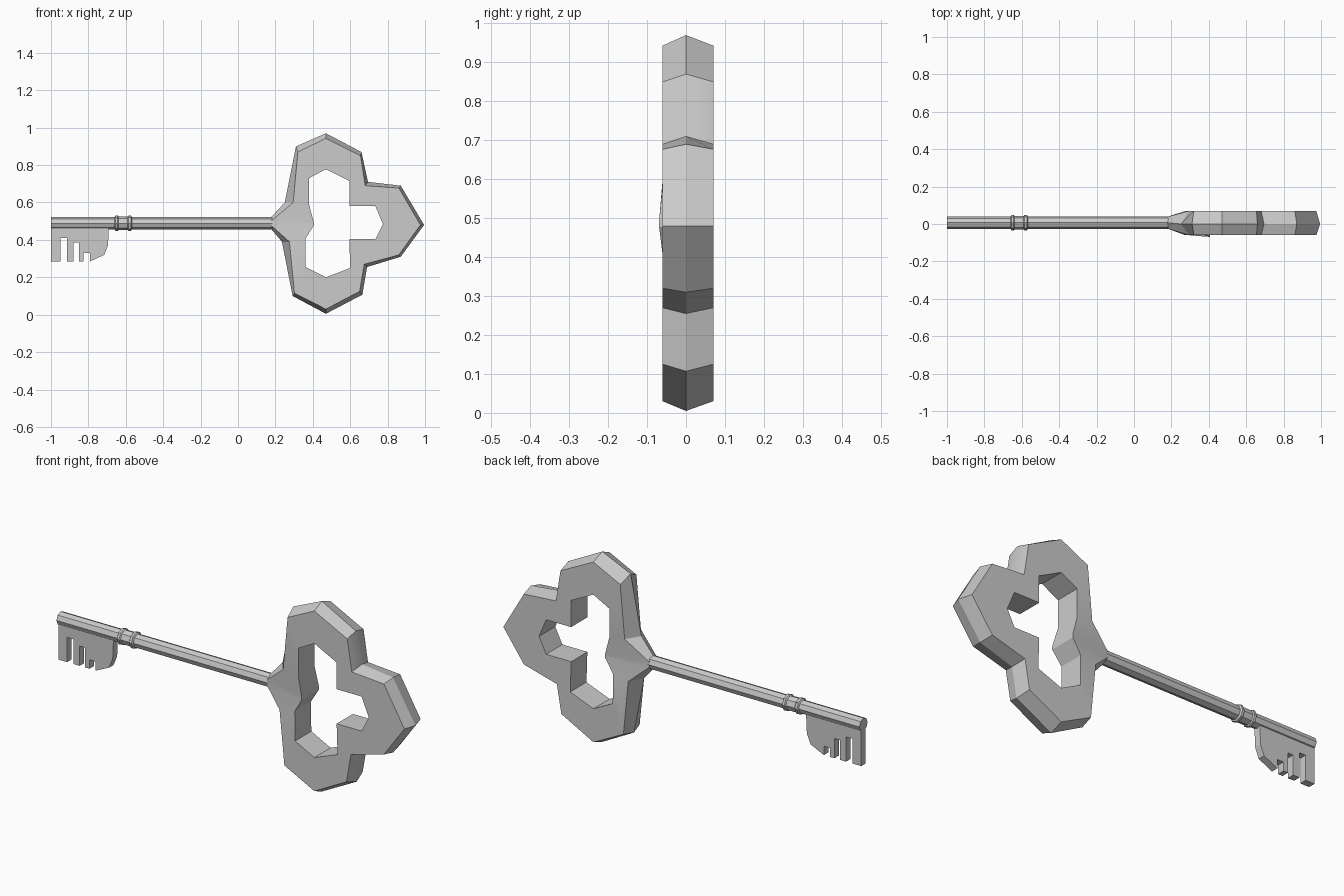
import bpy, bmesh
from math import sin, cos, pi, radians

if "Cube" in bpy.data.objects:
    bpy.data.objects.remove(bpy.data.objects["Cube"])

CY, CZ = 0.007, 0.489   # shaft axis


def finish(name, bm, smooth=None):
    bmesh.ops.remove_doubles(bm, verts=bm.verts, dist=1e-5)
    bmesh.ops.recalc_face_normals(bm, faces=bm.faces)
    me = bpy.data.meshes.new(name)
    bm.to_mesh(me)
    bm.free()
    ob = bpy.data.objects.new(name, me)
    bpy.context.collection.objects.link(ob)
    if smooth:
        bpy.ops.object.select_all(action='DESELECT')
        ob.select_set(True)
        bpy.context.view_layer.objects.active = ob
        bpy.ops.object.shade_smooth_by_angle(angle=radians(smooth))
    return ob


def bridge(bm, a, b):
    n = len(a)
    for i in range(n):
        j = (i + 1) % n
        bm.faces.new((a[i], a[j], b[j], b[i]))


# bow: trefoil ring swept through hole edge, flat face and ridged rim
rim = [(.47, .97), (.66, .87), (.695, .71), (.87, .69), (.995, .48), (.87, .31),
       (.69, .255), (.665, .107), (.47, .005), (.292, .10), (.235, .39),
       (.18, .455), (.18, .524), (.25, .60), (.31, .90)]
face = [(.47, .943), (.655, .85), (.68, .69), (.86, .677), (.975, .48), (.86, .32),
        (.675, .27), (.65, .125), (.47, .03), (.302, .115), (.275, .39),
        (.18, .475), (.18, .503), (.295, .60), (.32, .87)]
hole = [(.47, .778), (.595, .715), (.595, .58), (.735, .58), (.775, .485), (.735, .405),
        (.595, .405), (.60, .25), (.47, .20), (.362, .255), (.36, .405),
        (.405, .477), (.405, .493), (.38, .59), (.38, .73)]
NECK = (11, 12)
bm = bmesh.new()


def ring(pts, y, neck_y):
    return [bm.verts.new((x, neck_y if i in NECK else y, z)) for i, (x, z) in enumerate(pts)]


rings = [ring(hole, -.06, -.069), ring(face, -.06, -.025), ring(rim, 0, CY),
         ring(face, .07, .039), ring(hole, .07, .07)]
for k in range(5):
    bridge(bm, rings[k], rings[(k + 1) % 5])
finish("bow", bm, 25)

# shaft: eight-sided, with two rounded collars in its profile
prof = [(-1, .033), (-.66, .033), (-.655, .041), (-.643, .041), (-.638, .036),
        (-.59, .036), (-.585, .042), (-.573, .042), (-.568, .034), (.19, .034)]
bm = bmesh.new()
loops = [[bm.verts.new((x, CY + r * cos(i * pi / 4), CZ + r * sin(i * pi / 4)))
          for i in range(8)] for x, r in prof]
for a, b in zip(loops, loops[1:]):
    bridge(bm, a, b)
bm.faces.new(loops[0])
bm.faces.new(loops[-1])
finish("shaft", bm, 30)

# bit: toothed plate under the shaft
teeth = [(-1, .48), (-1, .285), (-.95, .285), (-.95, .41), (-.915, .41), (-.915, .285),
         (-.88, .285), (-.88, .385), (-.85, .385), (-.85, .285), (-.825, .285),
         (-.825, .33), (-.79, .33), (-.79, .285), (-.715, .32), (-.695, .37), (-.69, .48)]
bm = bmesh.new()
front = [bm.verts.new((x, CY - .018, z)) for x, z in teeth]
back = [bm.verts.new((x, CY + .018, z)) for x, z in teeth]
bridge(bm, front, back)
bm.faces.new(front)
bm.faces.new(back)
finish("bit", bm)
